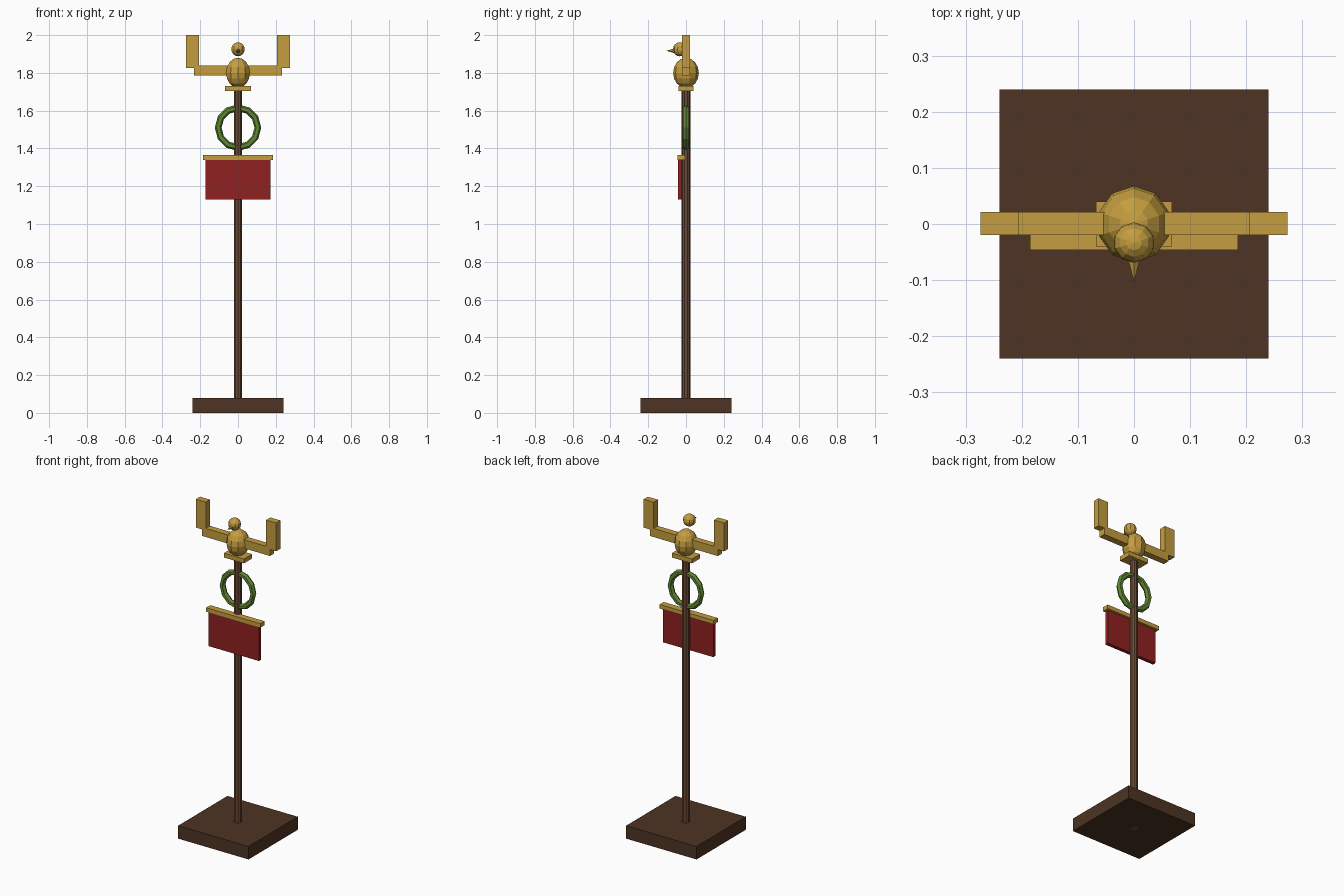
import bpy
import math

if "Cube" in bpy.data.objects:
    bpy.data.objects.remove(bpy.data.objects["Cube"])


def material(name, rgb):
    m = bpy.data.materials.new(name)
    m.diffuse_color = (*rgb, 1)
    m.use_nodes = True
    m.node_tree.nodes["Principled BSDF"].inputs["Base Color"].default_value = m.diffuse_color
    return m


DARK = material("dark_wood", (0.075, 0.034, 0.017))
WOOD = material("wood", (0.15, 0.07, 0.035))
GOLD = material("gold", (0.56, 0.34, 0.05))
RED = material("red_cloth", (0.28, 0.015, 0.015))
GREEN = material("leaf_green", (0.12, 0.24, 0.035))


def finish(name, mat):
    o = bpy.context.object
    o.name = name
    o.data.materials.append(mat)
    return o


def box(name, lo, hi, mat):
    bpy.ops.mesh.primitive_cube_add(size=1, location=[(a + b) / 2 for a, b in zip(lo, hi)])
    bpy.context.object.scale = [b - a for a, b in zip(lo, hi)]
    bpy.ops.object.transform_apply(location=False, rotation=False, scale=True)
    return finish(name, mat)


def ball(name, loc, radii, mat):
    bpy.ops.mesh.primitive_uv_sphere_add(segments=10, ring_count=8, radius=1, location=loc)
    bpy.context.object.scale = radii
    bpy.ops.object.transform_apply(location=False, rotation=False, scale=True)
    return finish(name, mat)


# base and pole
box("base", (-0.24, -0.24, 0), (0.24, 0.24, 0.08), DARK)
bpy.ops.mesh.primitive_cylinder_add(vertices=10, radius=0.023, depth=1.71, location=(0, 0, 0.855))
finish("pole", WOOD)

# hanging banner and its crossbar
box("banner", (-0.172, -0.042, 1.13), (0.172, -0.02, 1.345), RED)
box("banner_bar", (-0.185, -0.046, 1.34), (0.185, -0.006, 1.365), GOLD)

# wreath ring
bpy.ops.mesh.primitive_torus_add(major_segments=12, minor_segments=6, major_radius=0.105,
                                 minor_radius=0.018, location=(0, 0, 1.51),
                                 rotation=(math.pi / 2, 0, 0))
finish("wreath", GREEN)

# bird on its perch
box("perch", (-0.068, -0.04, 1.703), (0.068, 0.04, 1.73), GOLD)
ball("bird_body", (0, 0, 1.80), (0.066, 0.068, 0.08), GOLD)
ball("bird_head", (0, -0.033, 1.925), (0.037, 0.036, 0.037), GOLD)
bpy.ops.mesh.primitive_cone_add(vertices=6, radius1=0.013, radius2=0, depth=0.045,
                                location=(0, -0.0815, 1.917), rotation=(math.pi / 2, 0, 0))
finish("beak", GOLD)

# wings: an arm outwards and a raised tip on each side
for side, s in (("left", -1), ("right", 1)):
    for part, x0, x1, z0, z1 in (("wing_arm", 0.03, 0.232, 1.785, 1.838),
                                 ("wing_tip", 0.206, 0.274, 1.825, 2.0)):
        a, b = sorted((s * x0, s * x1))
        box(f"{part}_{side}", (a, -0.02, z0), (b, 0.021, z1), GOLD)
